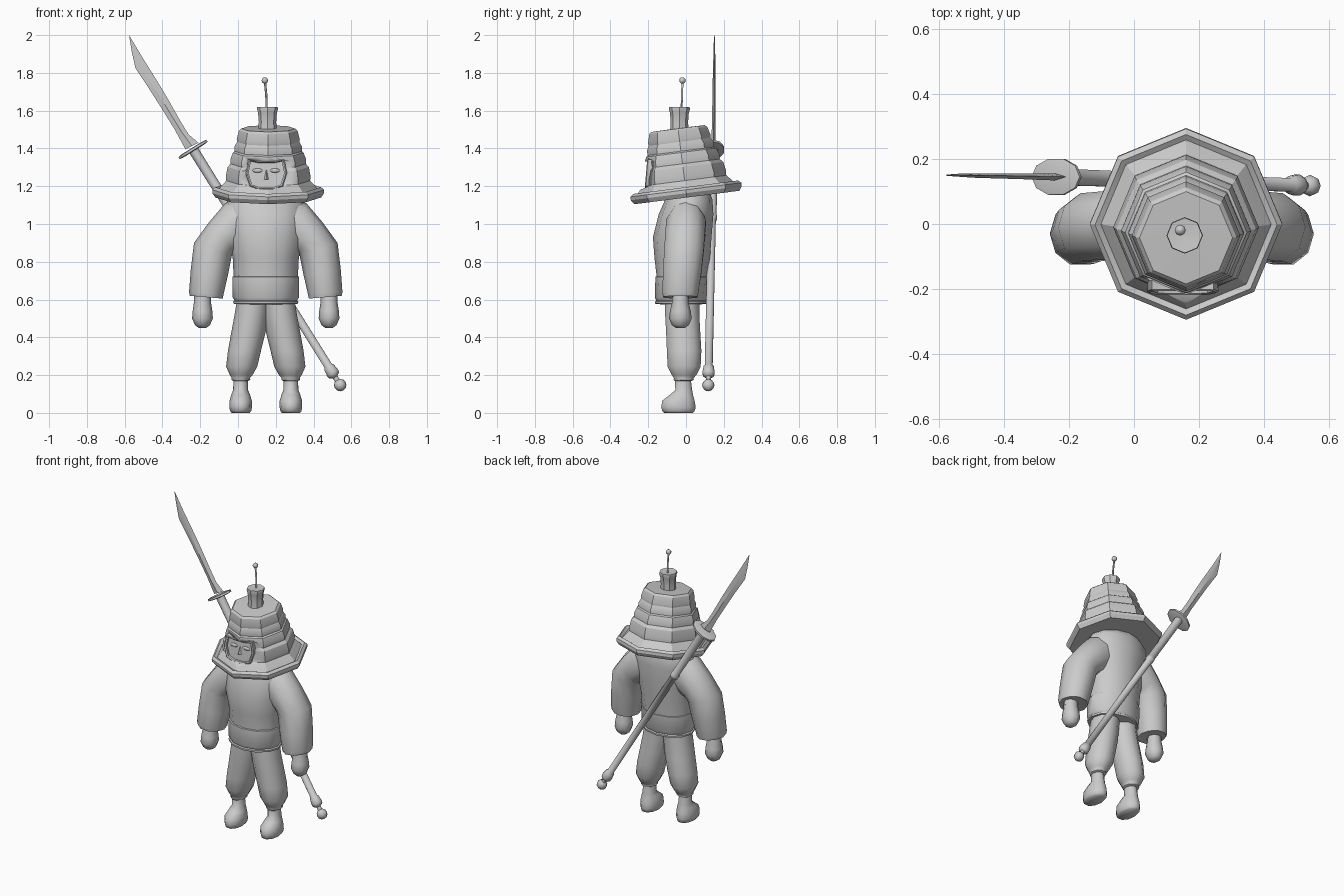
import bpy, bmesh
from math import sin, cos, pi, radians
from mathutils import Matrix, Vector

C = 0.147  # body centre line in x


def skin(name, rings, cap=True, loop=False, matrix=None, angle=60):
    """Bridge equal-length point rings into one surface."""
    bm = bmesh.new()
    vs = [[bm.verts.new(p) for p in r] for r in rings]
    n = len(vs[0])
    pairs = list(zip(vs, vs[1:])) + ([(vs[-1], vs[0])] if loop else [])
    for a, b in pairs:
        for i in range(n):
            j = (i + 1) % n
            bm.faces.new((a[i], a[j], b[j], b[i]))
    if cap and not loop:
        bm.faces.new(vs[0])
        bm.faces.new(vs[-1])
    bmesh.ops.remove_doubles(bm, verts=bm.verts, dist=1e-5)
    bmesh.ops.recalc_face_normals(bm, faces=bm.faces)
    if matrix:
        bm.transform(matrix)
    me = bpy.data.meshes.new(name)
    bm.to_mesh(me)
    bm.free()
    ob = bpy.data.objects.new(name, me)
    bpy.context.collection.objects.link(ob)
    bpy.ops.object.select_all(action='DESELECT')
    ob.select_set(True)
    bpy.context.view_layer.objects.active = ob
    bpy.ops.object.shade_smooth_by_angle(angle=radians(angle))
    return ob


def lathe(name, profile, n=8, matrix=None, angle=30):
    rings = [[(max(r, 1e-4) * cos(2 * pi * i / n), max(r, 1e-4) * sin(2 * pi * i / n), z)
              for i in range(n)] for r, z in profile]
    return skin(name, rings, matrix=matrix, angle=angle)


def loft(name, sections, n=10, side=1, off=C, angle=60):
    """Sections: (ax, az, bx, bz, cy, ry) - ellipse from a to b in xz, depth ry."""
    rings = []
    for ax, az, bx, bz, cy, ry in sections:
        rings.append([(off + side * ((ax + bx) / 2 + (bx - ax) / 2 * cos(t)), cy + ry * sin(t),
                       (az + bz) / 2 + (bz - az) / 2 * cos(t))
                      for t in (2 * pi * i / n for i in range(n))])
    return skin(name, rings, angle=angle)


def flat(cx, stations):
    """Level sections from (z, half width, y centre, y radius)."""
    return [(cx - w, z, cx + w, z, cy, ry) for z, w, cy, ry in stations]


# Torso and belt
loft("robe_torso", flat(0, [
    (1.18, .15, .01, .11), (1.13, .205, .015, .125), (1.05, .215, 0, .145),
    (.93, .20, -.02, .155), (.82, .175, -.02, .147), (.72, .17, -.02, .135),
    (.60, .165, -.025, .13)]), n=12)
loft("belt", flat(0, [
    (.725, .165, -.022, .13), (.72, .177, -.022, .14), (.61, .175, -.027, .138),
    (.595, .165, -.027, .13), (.59, .173, -.027, .137), (.578, .171, -.027, .136),
    (.575, .14, -.027, .11)]), n=12, angle=35)

for side, tag in ((-1, "right"), (1, "left")):
    # Sleeve, with a recessed cuff
    loft(tag + "_sleeve", [
        (.06, .93, .10, 1.15, 0, .09), (.13, .86, .215, 1.11, 0, .11),
        (.165, .85, .30, 1.01, -.005, .11), (.18, .83, .38, .90, -.01, .11),
        (.20, .73, .397, .76, -.02, .107), (.223, .63, .406, .64, -.03, .10),
        (.228, .605, .402, .62, -.03, .095), (.25, .61, .38, .62, -.03, .075)],
        side=side)
    # Hand
    loft(tag + "_hand", flat(.335, [
        (.65, .042, -.03, .04), (.58, .046, -.03, .045), (.54, .052, -.03, .055),
        (.50, .055, -.03, .06), (.465, .04, -.03, .045), (.45, .02, -.03, .025)]),
        n=8, side=side)
    # Trouser leg
    loft(tag + "_trouser", [
        (-.02, .60, .152, .60, -.02, .095), (-.012, .52, .165, .52, -.02, .095),
        (0, .43, .182, .43, -.015, .095), (.025, .33, .20, .33, -.01, .096),
        (.045, .245, .21, .245, -.01, .092), (.07, .20, .19, .20, -.01, .068),
        (.085, .185, .18, .185, -.012, .055), (.082, .175, .182, .175, -.012, .056),
        (.095, .168, .17, .168, -.015, .045)], side=side)
    # Shoe
    loft(tag + "_shoe", flat(.133, [
        (.19, .037, -.017, .043), (.12, .040, -.012, .047), (.095, .050, -.025, .065),
        (.065, .059, -.04, .09), (.03, .060, -.04, .096), (.01, .056, -.04, .09),
        (0, .048, -.04, .08)]), n=10, side=side)

# Tiered eight-sided hat, tipped forward
tilt = Matrix.Translation((.16, 0, 1.175)) @ Matrix.Rotation(radians(7.3), 4, 'X')
hat = lathe("tiered_hat", [
    (0, -.01), (.26, -.035), (.28, -.035), (.296, -.012), (.296, .006), (.28, .02),
    (.262, .01), (.245, .03), (.222, .055), (.224, .08), (.215, .128), (.199, .145),
    (.20, .17), (.187, .205), (.178, .212), (.178, .238), (.165, .262), (.167, .276),
    (.155, .322), (.143, .333), (0, .335)], matrix=tilt)

# Face window: opening, raised frame and mask
half = [(.05, 1.333), (.095, 1.342), (.11, 1.27), (.088, 1.20), (.04, 1.182)]
shape = half + [(-x, z) for x, z in reversed(half)]


def outline(y, k):
    return [(.15 + x * k, y - (1.265 - z) * .08, 1.265 + (z - 1.265) * k) for x, z in shape]


cutter = skin("window_cutter", [outline(-.4, .95), outline(-.15, .95)])
cutter.hide_render = True
mod = hat.modifiers.new("window", 'BOOLEAN')
mod.operation, mod.object, mod.solver = 'DIFFERENCE', cutter, 'EXACT'
bpy.context.view_layer.objects.active = hat
bpy.ops.object.modifier_apply(modifier=mod.name)
bpy.data.objects.remove(cutter)
skin("window_frame", [outline(-.15, 1), outline(-.207, 1), outline(-.212, .94),
                      outline(-.207, .86), outline(-.15, .86)], loop=True, angle=30)
skin("face_mask", [outline(-.192, .9), outline(-.15, .9)], angle=30)
for x in (-.046, .046):
    e = Matrix.Translation((.15 + x, -.192, 1.283)) @ Matrix.Diagonal((.028, .008, .012, 1))
    lathe("eye", [(0, -1), (.7, -.7), (1, 0), (.7, .7), (0, 1)], 8, e, 60)
skin("nose", [[(.135, -.19, 1.235), (.15, -.212, 1.237), (.165, -.19, 1.235)],
              [(.145, -.185, 1.285), (.15, -.193, 1.285), (.155, -.185, 1.285)]], angle=20)

# Top knot with pin and bead
lathe("top_knot", [(.05, 1.48), (.046, 1.54), (.05, 1.59), (.056, 1.608), (.054, 1.62), (0, 1.615)],
      8, Matrix.Translation((.156, -.035, 0)), 40)
skin("pin", [[(x + .006 * cos(t), y + .006 * sin(t), z) for t in (i * pi / 3 for i in range(6))]
             for x, y, z in ((.152, -.024, 1.6), (.15, -.021, 1.68), (.143, -.019, 1.75))])
ball = [(sin(pi * i / 6), -cos(pi * i / 6)) for i in range(7)]
lathe("pin_bead", [(r * .017, z * .017) for r, z in ball], 8,
      Matrix.Translation((.142, -.019, 1.76)), 60)

# Pole weapon slung across the back
p0, p1 = Vector((.541, .118, .147)), Vector((-.238, .145, 1.395))
d = (p1 - p0).normalized()
xa = Vector((0, 1, 0)).cross(d).normalized()
pole = Matrix.Translation(p0) @ Matrix((xa, d.cross(xa), d)).transposed().to_4x4()
length = (p1 - p0).length
lathe("pole_shaft", [(.014, 0), (.014, .05), (.03, .06), (.034, .075), (.028, .115), (.022, .12),
                     (.022, 1.03), (.028, 1.035), (.028, 1.055), (.025, 1.06), (.027, length)],
      10, pole, 50)
lathe("pole_end_ball", [(r * .033, z * .033) for r, z in ball], 8, pole, 60)
lathe("pole_guard", [(.8, -.009), (1, -.006), (1, .006), (.8, .009)], 10,
      pole @ Matrix.Translation((0, 0, length)) @ Matrix.Diagonal((.087, .058, 1, 1)), 40)
loft("blade", [
    (-.278, 1.395, -.21, 1.43, .145, .011), (-.335, 1.50, -.262, 1.475, .146, .010),
    (-.397, 1.60, -.305, 1.545, .147, .009), (-.47, 1.715, -.37, 1.66, .148, .008),
    (-.543, 1.825, -.43, 1.76, .149, .007), (-.562, 1.91, -.505, 1.88, .15, .005),
    (-.577, 2.0, -.574, 1.995, .15, .002)], n=4, off=0, angle=25)
